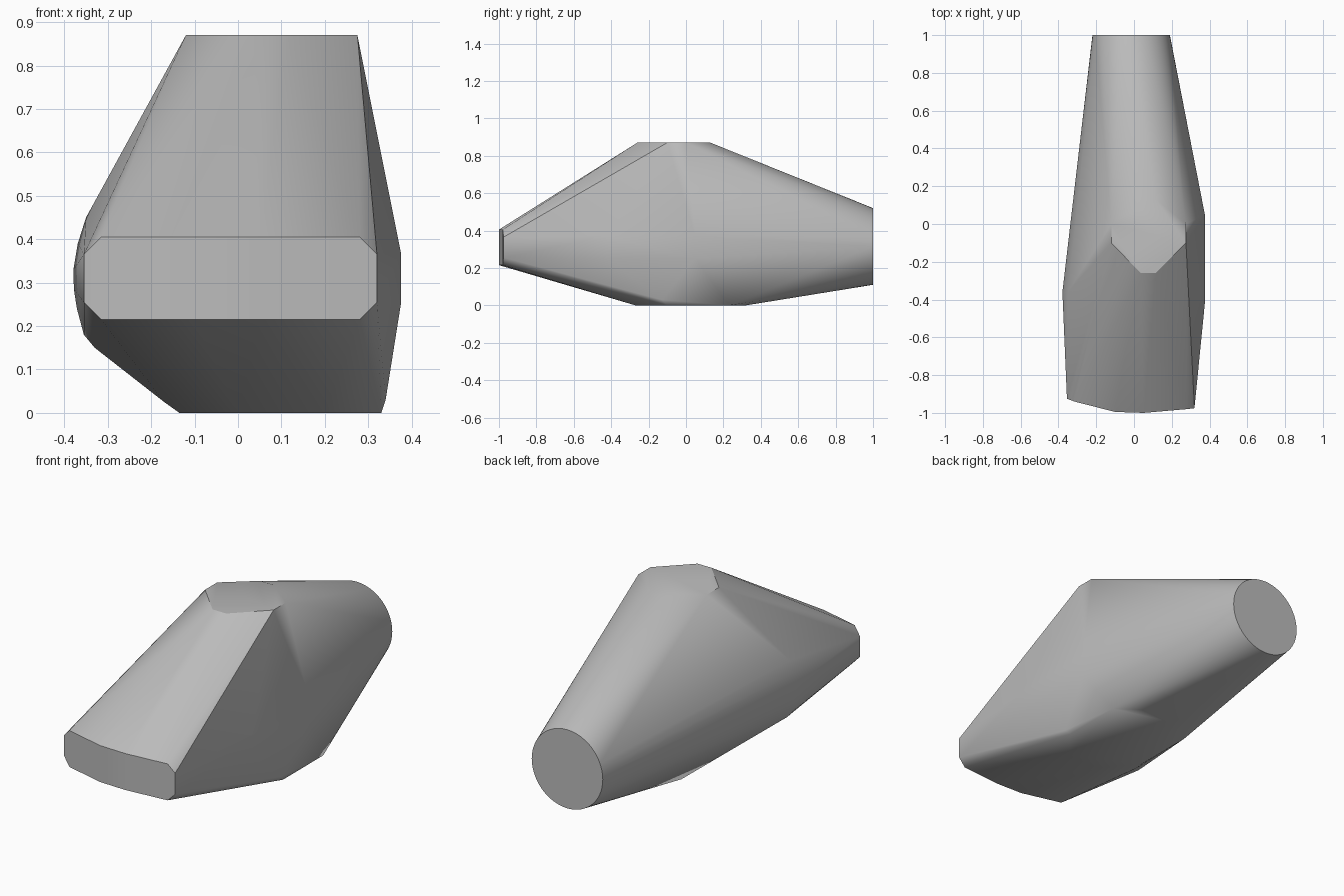
import bpy, bmesh, math

cube = bpy.data.objects.get("Cube")
if cube:
    bpy.data.objects.remove(cube, do_unlink=True)

grey = bpy.data.materials.new("mid_grey")
grey.use_nodes = True
colour = (0.5, 0.5, 0.5, 1)
grey.diffuse_color = colour
grey.node_tree.nodes["Principled BSDF"].inputs["Base Color"].default_value = colour

points = []

# Round rear end
for i in range(48):
    a = math.tau * i / 48
    points.append((-0.015 + 0.205 * math.cos(a), 1, 0.315 + 0.205 * math.sin(a)))

# Bowed front plate with clipped corners
for x, y, half in [(-0.355, -0.925, 0.055), (-0.315, -0.94, 0.095), (-0.1, -0.995, 0.095),
                   (0.05, -1, 0.095), (0.28, -0.98, 0.095), (0.32, -0.975, 0.055)]:
    points += [(x, y, 0.31 - half), (x, y, 0.31 + half)]


def plate(z, left, right, inner, front, back, side_front, side_back):
    """Eight-sided flat plate at height z."""
    for x in (left, right):
        points.extend([(x, side_front, z), (x, side_back, z)])
    for x in inner:
        points.extend([(x, front, z), (x, back, z)])


# Top and bottom flats
plate(0.87, -0.12, 0.275, (0.035, 0.115), -0.26, 0.13, -0.1, 0.0)
plate(0.0, -0.135, 0.33, (0.0, 0.2), -0.27, 0.32, -0.1, 0.23)
points += [(0.34, -0.13, 0.03), (-0.17, -0.18, 0.025)]

# Flat left flank
points += [(0.375, y, z) for y in (-0.42, 0.05) for z in (0.25, 0.37)]

# Rounded right flank
for x, z in [(-0.33, 0.15), (-0.355, 0.18), (-0.371, 0.24), (-0.378, 0.285),
             (-0.379, 0.33), (-0.369, 0.39), (-0.35, 0.45)]:
    points.append((x, -0.36, z))

# Wrap one convex skin around the sections
bm = bmesh.new()
for p in points:
    bm.verts.new(p)
hull = bmesh.ops.convex_hull(bm, input=bm.verts)
loose = {g for g in hull["geom_interior"] + hull["geom_unused"] if isinstance(g, bmesh.types.BMVert)}
bmesh.ops.delete(bm, geom=list(loose), context="VERTS")
bmesh.ops.dissolve_limit(bm, angle_limit=math.radians(0.5), verts=bm.verts, edges=bm.edges)
bmesh.ops.recalc_face_normals(bm, faces=bm.faces)
mesh = bpy.data.meshes.new("faceted_shell")
bm.to_mesh(mesh)
bm.free()
mesh.materials.append(grey)
shell = bpy.data.objects.new("faceted_shell", mesh)
bpy.context.collection.objects.link(shell)
bpy.context.view_layer.objects.active = shell
shell.select_set(True)
bpy.ops.object.shade_smooth_by_angle(angle=math.radians(30))
